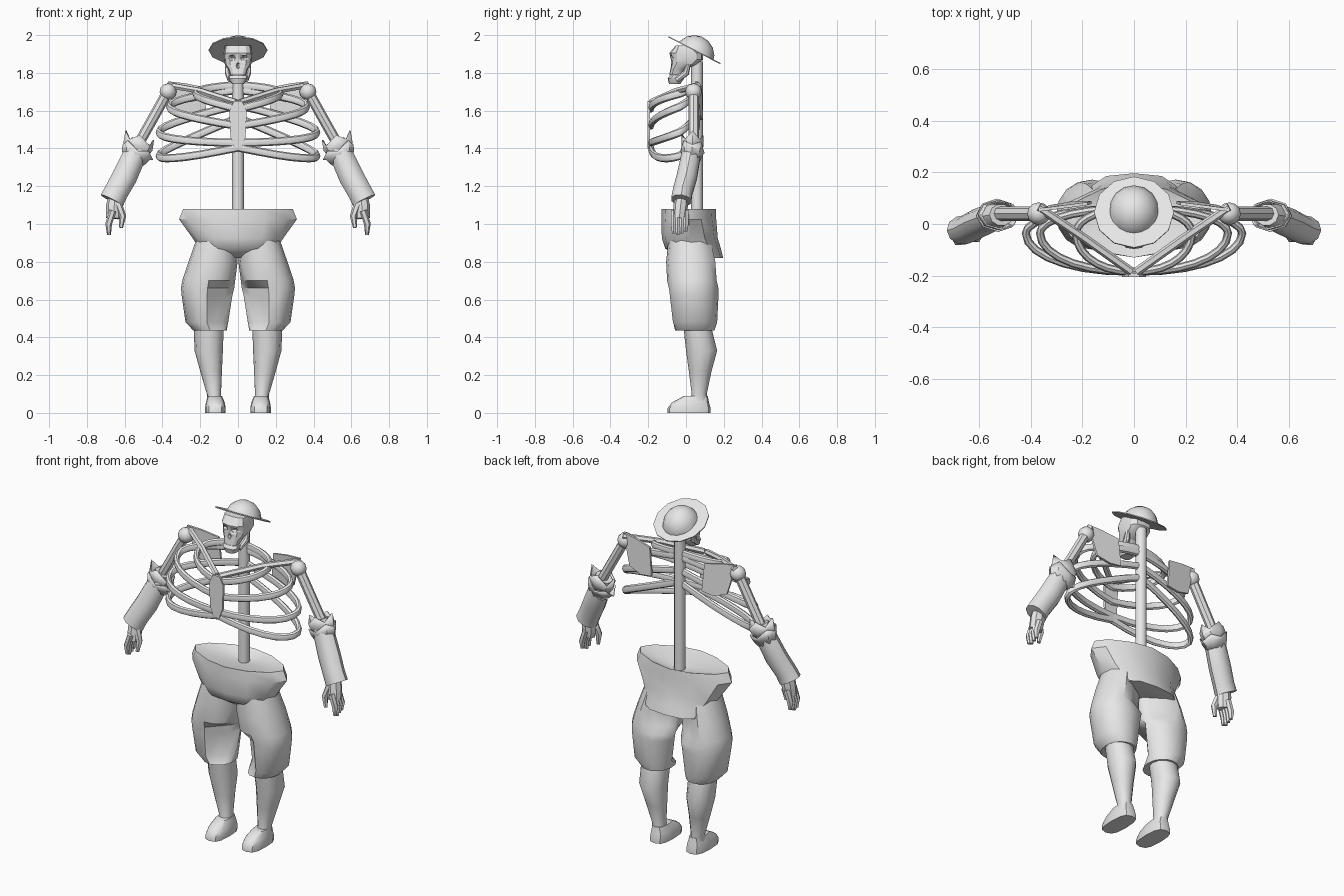
import bpy, bmesh, math
from mathutils import Vector, Matrix

if "Cube" in bpy.data.objects:
    bpy.data.objects.remove(bpy.data.objects["Cube"])

grey = bpy.data.materials.new("bone_grey")
grey.diffuse_color = (0.8, 0.8, 0.8, 1)
grey.use_nodes = True
grey.node_tree.nodes["Principled BSDF"].inputs["Base Color"].default_value = grey.diffuse_color
TILT = math.radians(-27.4)
BRIM = Vector((0, 0.045, 1.92))


def finish(name, bm, mirror=False, angle=40):
    bmesh.ops.recalc_face_normals(bm, faces=bm.faces)
    me = bpy.data.meshes.new(name)
    bm.to_mesh(me)
    bm.free()
    ob = bpy.data.objects.new(name, me)
    bpy.context.collection.objects.link(ob)
    me.materials.append(grey)
    bpy.ops.object.select_all(action='DESELECT')
    ob.select_set(True)
    bpy.context.view_layer.objects.active = ob
    bpy.ops.object.shade_smooth_by_angle(angle=math.radians(angle))
    if mirror:
        ob.modifiers.new("mirror", 'MIRROR').use_mirror_merge = False
    return ob


def skin(rings, cap=(True, True)):
    """Bridge a list of equal rings of points."""
    bm = bmesh.new()
    vs = [[bm.verts.new(p) for p in r] for r in rings]
    n = len(vs[0])
    for a, b in zip(vs, vs[1:]):
        for i in range(n):
            j = (i + 1) % n
            bm.faces.new((a[i], a[j], b[j], b[i]))
    if cap[0]:
        bm.faces.new(vs[0])
    if cap[1]:
        bm.faces.new(vs[-1])
    return bm


def section(x0, x1, y0, y1, z, n=12, power=0.75):
    """Rounded horizontal section filling the given box."""
    out = []
    for i in range(n):
        a = 2 * math.pi * i / n
        c, s = math.cos(a), math.sin(a)
        u = math.copysign(abs(c) ** power, c)
        v = math.copysign(abs(s) ** power, s)
        out.append(Vector(((x0 + x1) / 2 + u * (x1 - x0) / 2,
                           (y0 + y1) / 2 + v * (y1 - y0) / 2, z)))
    return out


def tube_rings(pts, radii, ref, n=8, flat=1.0):
    """Rings along a path; flat scales the radius along ref."""
    pts = [Vector(p) for p in pts]
    rings = []
    for i, p in enumerate(pts):
        t = (pts[min(i + 1, len(pts) - 1)] - pts[max(i - 1, 0)]).normalized()
        side = t.cross(Vector(ref)).normalized()
        up = side.cross(t)
        rings.append([p + radii[i] * (side * math.cos(k * 2 * math.pi / n)
                                      + up * flat * math.sin(k * 2 * math.pi / n)) for k in range(n)])
    return rings


def tube(name, pts, radii, ref=(0, 1, 0), n=8, flat=1.0, mirror=True):
    return finish(name, skin(tube_rings(pts, radii, ref, n, flat)), mirror)


def plate(name, outline, offset, mirror=False):
    """Flat panel given thickness along the offset vector."""
    a = [Vector(p) for p in outline]
    return finish(name, skin([a, [p + Vector(offset) for p in a]]), mirror)


def sphere(loc, scale, seg=16):
    bm = bmesh.new()
    bmesh.ops.create_uvsphere(bm, u_segments=seg, v_segments=seg // 2, radius=1,
                              matrix=Matrix.Translation(loc) @ Matrix.Diagonal((*scale, 1)))
    return bm


# Hat: crown cut off at the tilted brim
bm = sphere((0, 0.043, 1.892), (0.1, 0.107, 0.108))
bmesh.ops.bisect_plane(bm, geom=bm.verts[:] + bm.edges[:] + bm.faces[:], plane_co=BRIM,
                       plane_no=(0, -math.sin(TILT), math.cos(TILT)), clear_inner=True)
finish("hat_crown", bm, angle=60)
bm = bmesh.new()
bmesh.ops.create_cone(bm, cap_ends=True, segments=12, radius1=0.155, radius2=0.155, depth=0.006,
                      matrix=Matrix.Translation(BRIM) @ Matrix.Rotation(TILT, 4, 'X'))
finish("hat_brim", bm)

# Skull with sockets cut in, and jaw
face = finish("skull", skin([section(-w, w, f, b, z) for w, f, b, z in (
    (0.068, -0.055, 0.03, 1.945), (0.076, -0.088, 0.09, 1.905), (0.073, -0.08, 0.09, 1.87),
    (0.07, -0.08, 0.06, 1.845), (0.052, -0.083, 0.0, 1.82), (0.042, -0.088, -0.02, 1.79))]), angle=30)
sockets = finish("socket_cutter", sphere((0.033, -0.092, 1.878), (0.024, 0.035, 0.018), 8), True)
nose = finish("nose_cutter", sphere((0, -0.095, 1.838), (0.013, 0.03, 0.018), 8))
for cutter in (sockets, nose):
    m = face.modifiers.new("cut", 'BOOLEAN')
    m.operation, m.object = 'DIFFERENCE', cutter
    cutter.hide_render = True
    cutter.hide_set(True)
finish("jaw", skin([section(-w, w, f, b, z) for w, f, b, z in (
    (0.05, -0.085, -0.005, 1.787), (0.05, -0.097, -0.01, 1.77), (0.032, -0.09, -0.03, 1.742))]))
tube("jaw_hinge", [(0.055, 0.015, 1.85), (0.052, 0.0, 1.8), (0.04, -0.05, 1.763)], [0.012, 0.018, 0.016])

# Spine
tube("spine", [(0, 0.058, 1.02), (0, 0.058, 1.86)], [0.031, 0.031], n=12, mirror=False)

# Ribs: half loops from the spine out and round to the breastbone
for k, (w, zb, zo, zf) in enumerate(((0.225, 1.735, 1.69, 1.61), (0.365, 1.71, 1.62, 1.52),
                                     (0.42, 1.63, 1.485, 1.43), (0.42, 1.56, 1.36, 1.405))):
    pts = []
    for i in range(15):
        t = i / 14
        a = math.pi * t
        c = math.cos(a)
        z = zb * (1 - t) * (1 - 2 * t) + zo * 4 * t * (1 - t) + zf * t * (2 * t - 1)
        pts.append((w * math.sin(a) ** 0.9 if 0 < i < 14 else 0, -0.035 + c * (0.095 if c > 0 else 0.15), z))
    tube(f"rib_{k + 1}", pts, [0.016] * 15, (0, 0, 1), flat=1.35)

# Breastbone, collar bones, shoulder blades
half = [(0.022, 1.65), (0.046, 1.60), (0.04, 1.46), (0.018, 1.40)]
plate("breastbone", [(x, -0.205, z) for x, z in half] + [(-x, -0.205, z) for x, z in reversed(half)], (0, 0.015, 0))
tube("collar_bone", [(0.01, -0.185, 1.645), (0.2, -0.05, 1.705), (0.37, 0.065, 1.735)], [0.017] * 3, (0, 0, 1), 6)
plate("shoulder_blade", [(0.37, 0.06, 1.755), (0.28, 0.072, 1.745), (0.18, 0.085, 1.725),
                         (0.165, 0.09, 1.56), (0.24, 0.088, 1.55), (0.32, 0.075, 1.575)], (0, -0.012, 0), True)

# Arms
finish("shoulder", sphere((0.37, 0.04, 1.70), (0.045, 0.044, 0.044), 12), True, 60)
tube("upper_arm", [(0.372, 0.04, 1.70), (0.45, 0.04, 1.56), (0.54, 0.04, 1.40)], [0.028] * 3)
tube("gauntlet", [(0.515, 0.035, 1.44), (0.545, 0.028, 1.37), (0.60, 0.005, 1.25), (0.645, -0.018, 1.17),
                  (0.668, -0.025, 1.125)], [0.05, 0.062, 0.066, 0.064, 0.066], n=10, flat=0.85)


def zigzag_cuff(name, pts, radii, lift, phase):
    rings = tube_rings(pts, radii, (0, 1, 0), 8, 0.72)
    for i, p in enumerate(rings[-1]):
        p.z += lift if i % 2 == phase else -0.01
    ob = finish(name, skin(rings, (False, False)), True)
    ob.modifiers.new("thickness", 'SOLIDIFY').thickness = 0.006


zigzag_cuff("cuff_upper", [(0.545, 0.032, 1.36), (0.53, 0.034, 1.41), (0.52, 0.035, 1.44)],
            [0.055, 0.08, 0.08], 0.03, 0)
zigzag_cuff("cuff_lower", [(0.555, 0.03, 1.33), (0.54, 0.032, 1.37), (0.53, 0.034, 1.39)],
            [0.06, 0.08, 0.09], 0.02, 1)

# Hands
tube("palm", [(0.65, -0.02, 1.16), (0.655, -0.028, 1.10), (0.662, -0.035, 1.03)], [0.032, 0.043, 0.038], flat=0.9)
for k in range(4):
    y = -0.065 + 0.021 * k
    tip = 0.942 + 0.009 * abs(k - 1)
    tube(f"finger_{k + 1}", [(0.662, y, 1.07), (0.685, y, 1.0), (0.683, y, tip)], [0.018, 0.018, 0.01], n=6)
tube("thumb", [(0.635, -0.045, 1.11), (0.61, -0.055, 1.04), (0.62, -0.06, 0.98)], [0.02, 0.018, 0.011], n=6)

# Trousers: waist flaring to pointed sides, ending in a wide flap at the back
finish("waist", skin([section(-w, w, f, b, z, 12, p) for w, f, b, z, p in (
    (0.04, 0.02, 0.1, 1.045, 1), (0.29, -0.13, 0.158, 1.08, 1.2), (0.312, -0.13, 0.16, 1.025, 1.15),
    (0.24, -0.128, 0.168, 0.925, 0.9), (0.205, -0.11, 0.185, 0.87, 0.8), (0.175, -0.03, 0.197, 0.82, 0.7))]))
# Legs, hollowed on the inner side at front and back
rings = []
for x0, x1, f, b, z in ((0.0, 0.21, -0.09, 0.13, 0.95), (0.002, 0.262, -0.105, 0.165, 0.80),
                        (0.015, 0.295, -0.1, 0.172, 0.70), (0.02, 0.302, -0.1, 0.172, 0.66),
                        (0.03, 0.298, -0.095, 0.172, 0.62),
                        (0.052, 0.278, -0.078, 0.165, 0.48), (0.06, 0.235, -0.058, 0.15, 0.435)):
    ring = section(x0, x1, f, b, z, 16, 0.95)
    for p in ring:
        if p.y < 0.05 and 0.45 < z < 0.68:
            p.y = max(p.y, f + 1.1 * (0.175 - p.x))
        elif p.y > 0.05 and 0.68 < z < 0.85:
            p.y = min(p.y, b - 0.7 * (0.17 - p.x))
    rings.append(ring)
finish("trouser_leg", skin(rings), True)

# Calves and feet
finish("calf", skin([section(*r, 12, 0.95) for r in (
    (0.075, 0.235, -0.015, 0.13, 0.47), (0.08, 0.23, 0.0, 0.165, 0.33), (0.085, 0.2, 0.015, 0.135, 0.22),
    (0.09, 0.165, 0.03, 0.11, 0.10), (0.085, 0.165, 0.02, 0.115, 0.06))]), True)
finish("foot", skin([section(*r, 12, 0.7) for r in (
    (0.066, 0.174, -0.097, 0.13, 0.0), (0.065, 0.175, -0.097, 0.13, 0.025), (0.07, 0.17, -0.075, 0.122, 0.055),
    (0.085, 0.16, -0.01, 0.115, 0.09))]), True)
